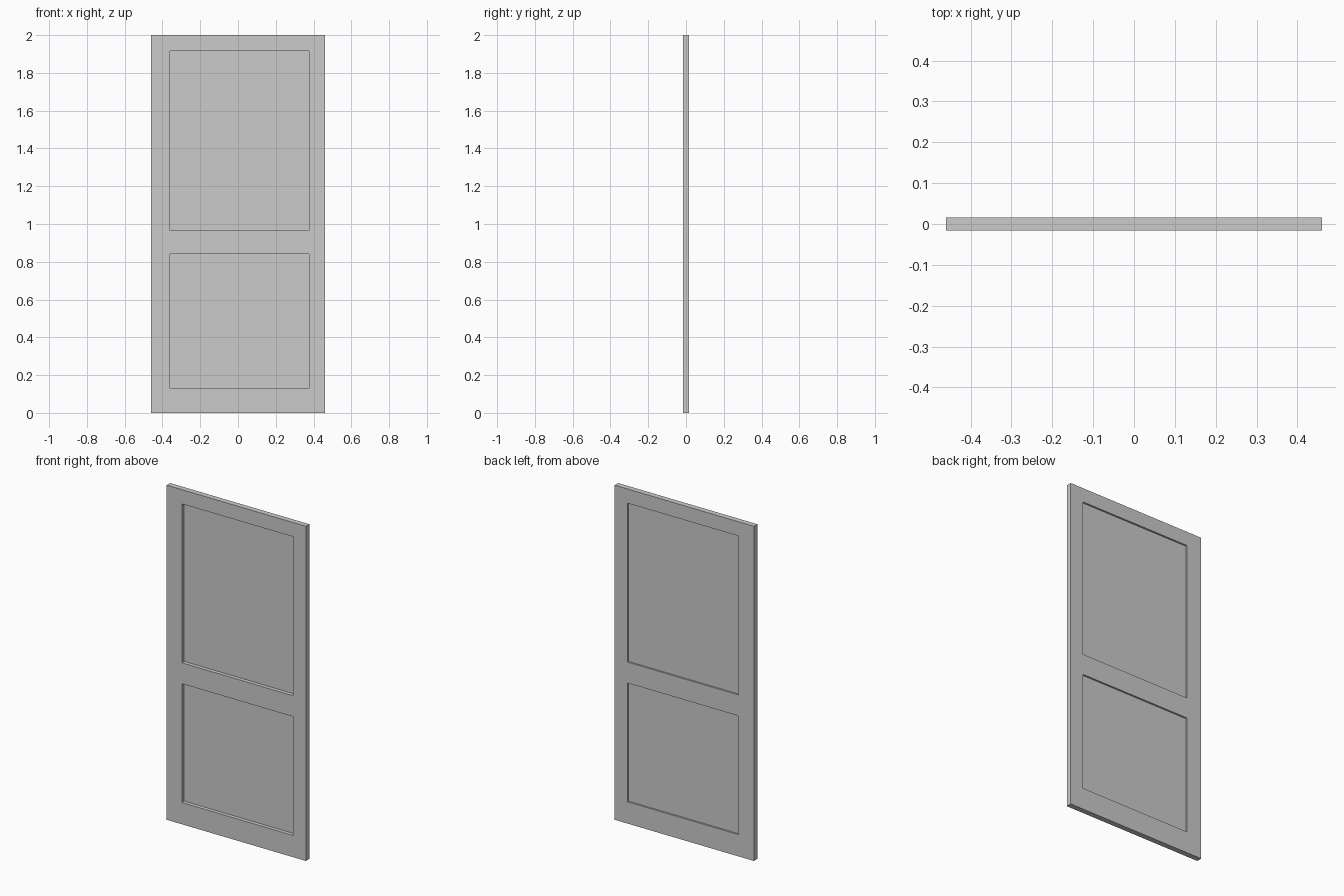
import bpy, bmesh

if "Cube" in bpy.data.objects:
    bpy.data.objects.remove(bpy.data.objects["Cube"])

# Grid lines of the door: stiles across x, rails up z
XS = [-0.46, -0.36, 0.375, 0.46]
ZS = [0.0, 0.13, 0.84, 0.965, 1.915, 2.0]
HALF = 0.0165
PANEL_Y = 0.006
OPENINGS = {"lower_panel": (1, 1), "upper_panel": (1, 3)}


def make_object(name, bm):
    bmesh.ops.recalc_face_normals(bm, faces=bm.faces)
    mesh = bpy.data.meshes.new(name)
    bm.to_mesh(mesh)
    bm.free()
    obj = bpy.data.objects.new(name, mesh)
    bpy.context.collection.objects.link(obj)
    return obj


def cell(bm, i, j, y):
    corners = [(XS[i], ZS[j]), (XS[i + 1], ZS[j]),
               (XS[i + 1], ZS[j + 1]), (XS[i], ZS[j + 1])]
    return bm.faces.new([bm.verts.new((x, y, z)) for x, z in corners])


# Frame: all cells except the openings, welded and extruded to thickness
bm = bmesh.new()
for i in range(len(XS) - 1):
    for j in range(len(ZS) - 1):
        if (i, j) not in OPENINGS.values():
            cell(bm, i, j, -HALF)
bmesh.ops.remove_doubles(bm, verts=bm.verts, dist=1e-5)
ext = bmesh.ops.extrude_face_region(bm, geom=bm.faces[:], use_keep_orig=True)
moved = [g for g in ext["geom"] if isinstance(g, bmesh.types.BMVert)]
bmesh.ops.translate(bm, verts=moved, vec=(0, 2 * HALF, 0))
make_object("door_frame", bm)

# Panels: single thin sheets recessed inside the frame
for name, (i, j) in OPENINGS.items():
    bm = bmesh.new()
    cell(bm, i, j, PANEL_Y)
    make_object(name, bm)
